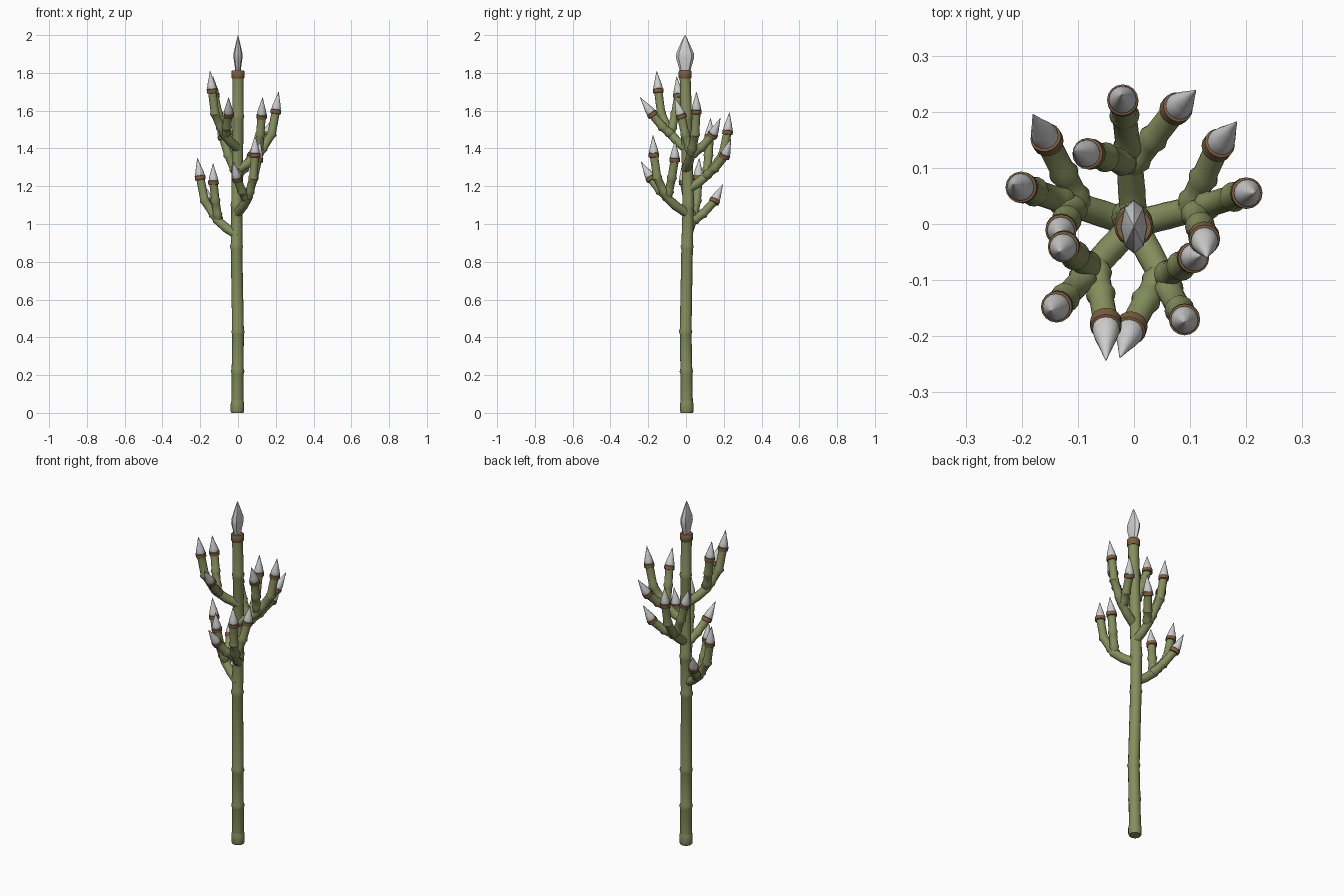
import bpy
import bmesh
from math import cos, sin, pi, radians
from mathutils import Vector

cube = bpy.data.objects.get("Cube")
if cube:
    bpy.data.objects.remove(cube)


def material(name, colour):
    mat = bpy.data.materials.new(name)
    mat.use_nodes = True
    mat.diffuse_color = (*colour, 1)
    mat.node_tree.nodes["Principled BSDF"].inputs["Base Color"].default_value = (*colour, 1)
    return mat


GREEN = material("cane green", (0.235, 0.27, 0.11))
BROWN = material("binding brown", (0.2, 0.115, 0.055))
GREY = material("tip grey", (0.62, 0.62, 0.62))


def loft(name, rings, mat, sides=16, squash=1.0, angle=40):
    """Sweep circles given as (centre, radius) into one closed tube."""
    bm = bmesh.new()
    loops = []
    normal = None
    for i, (centre, radius) in enumerate(rings):
        before = rings[max(i - 1, 0)][0]
        after = rings[min(i + 1, len(rings) - 1)][0]
        axis = (after - before).normalized()
        normal = normal or Vector((1, 0.01, 0))
        normal = (normal - axis * normal.dot(axis)).normalized()
        side = axis.cross(normal)
        loops.append([bm.verts.new(centre + normal * cos(a) * radius * squash + side * sin(a) * radius)
                      for a in (2 * pi * k / sides for k in range(sides))])
    for low, high in zip(loops, loops[1:]):
        for k in range(sides):
            n = (k + 1) % sides
            bm.faces.new((low[k], low[n], high[n], high[k]))
    bm.faces.new(loops[0][::-1])
    bm.faces.new(loops[-1])
    bmesh.ops.recalc_face_normals(bm, faces=bm.faces)
    mesh = bpy.data.meshes.new(name)
    bm.to_mesh(mesh)
    bm.free()
    mesh.materials.append(mat)
    obj = bpy.data.objects.new(name, mesh)
    bpy.context.collection.objects.link(obj)
    bpy.ops.object.select_all(action='DESELECT')
    bpy.context.view_layer.objects.active = obj
    obj.select_set(True)
    bpy.ops.object.shade_smooth_by_angle(angle=radians(angle))
    return obj


def cane(name, points, r0, r1, flare=1.22, gap=0.014):
    """Tapered tube with a swollen node at every inner point."""
    rings = []
    last = len(points) - 1
    for i, p in enumerate(points):
        r = r0 + (r1 - r0) * i / last
        if 0 < i < last:
            back = (points[i - 1] - p).normalized() * gap
            ahead = (points[i + 1] - p).normalized() * gap
            rings += [(p + back, r), (p, r * flare), (p + ahead, r)]
        else:
            rings.append((p, r))
    return loft(name, rings, GREEN)


def along(start, direction, profile):
    return [(start + direction * d, r) for d, r in profile]


# Trunk: gently bent cane with a thicker foot
trunk = [Vector(p) for p in ((-0.003, 0.004, 0.06), (-0.002, 0.002, 0.22), (0, -0.002, 0.43),
                             (-0.008, 0.006, 0.88), (-0.006, 0.012, 1.1), (0, 0.002, 1.57),
                             (0, -0.005, 1.79))]
cane("trunk", trunk, 0.032, 0.029, flare=1.14)
up = Vector((0, 0, 1))
loft("trunk_foot", along(Vector((-0.003, 0.004, 0)), up,
                         [(0, 0.032), (0.01, 0.036), (0.045, 0.036), (0.065, 0.032)]), GREEN)

# Spearhead with its binding
top = Vector((0, -0.005, 1.77))
loft("trunk_binding", along(top, up, [(0, 0.031), (0.006, 0.035), (0.036, 0.035), (0.042, 0.031)]), BROWN)
blade = loft("spearhead", along(top, up, [(0.03, 0.026), (0.06, 0.033), (0.11, 0.048), (0.135, 0.046),
                                          (0.18, 0.026), (0.215, 0.01), (0.23, 0.001)]),
             GREY, sides=8, squash=0.5, angle=25)


def twig(name, points, tip):
    """Twig ending in a binding and a pointed tip."""
    collar = points[-1]
    cane(name, points, 0.022, 0.022)
    aim = tip - collar
    length = aim.length
    aim.normalize()
    loft(name + "_binding", along(collar, aim, [(-0.012, 0.022), (-0.01, 0.028), (0.01, 0.028), (0.012, 0.024)]), BROWN)
    loft(name + "_tip", along(collar, aim, [(0.005, 0.023), (0.018, 0.0245), (length * 0.35, 0.0205),
                                            (length * 0.65, 0.011), (length, 0.001)]), GREY)


# Branches: azimuth, height, then collar x, y and tip x, y of main, low and high twigs
BRANCHES = (
    (162, 0.96, ((-0.2, 0.065), (-0.215, 0.07)), ((-0.155, 0.15), (-0.18, 0.195)), ((-0.13, -0.01), (-0.132, -0.02))),
    (-62, 1.08, ((0.09, -0.17), (0.09, -0.175)), ((-0.005, -0.185), (-0.025, -0.238)), ((0.105, -0.06), (0.118, -0.058))),
    (94, 1.2, ((-0.02, 0.22), (-0.022, 0.23)), ((0.075, 0.205), (0.11, 0.238)), ((-0.08, 0.125), (-0.108, 0.13))),
    (14, 1.31, ((0.2, 0.055), (0.215, 0.055)), ((0.15, 0.14), (0.183, 0.182)), ((0.125, -0.025), (0.13, -0.06))),
    (-133, 1.42, ((-0.137, -0.147), (-0.148, -0.155)), ((-0.05, -0.178), (-0.05, -0.243)), ((-0.125, -0.04), (-0.132, -0.05))),
)
# Per twig: root radius, root rise, joint blend, joint, collar and tip rise
TWIGS = {
    "main": (0.115, 0.06, 0.75, 0.165, 0.285, 0.39),
    "low": (0.1, 0.05, 0.5, 0.095, 0.16, 0.25),
    "high": (0.11, 0.06, 0.6, 0.165, 0.26, 0.36),
}
for i, (azimuth, base, *ends) in enumerate(BRANCHES, 1):
    out = Vector((cos(radians(azimuth)), sin(radians(azimuth)), 0))
    lift = lambda h: up * (base + h)
    cane(f"branch_{i}", [lift(-0.02), out * 0.06 + lift(0.015), out * 0.122 + lift(0.066)],
         0.025, 0.023, flare=1.02)
    for (kind, (radius, rise, blend, joint, collar, tip)), (c, t) in zip(TWIGS.items(), ends):
        root = out * radius + lift(rise)
        neck = Vector((*c, base + collar))
        knee = root.lerp(neck, blend)
        knee.z = base + joint
        # swollen node close to the fork
        start = root.lerp(knee, 0.3)
        twig(f"branch_{i}_{kind}_twig", [root, start, knee, neck], Vector((*t, base + tip)))
